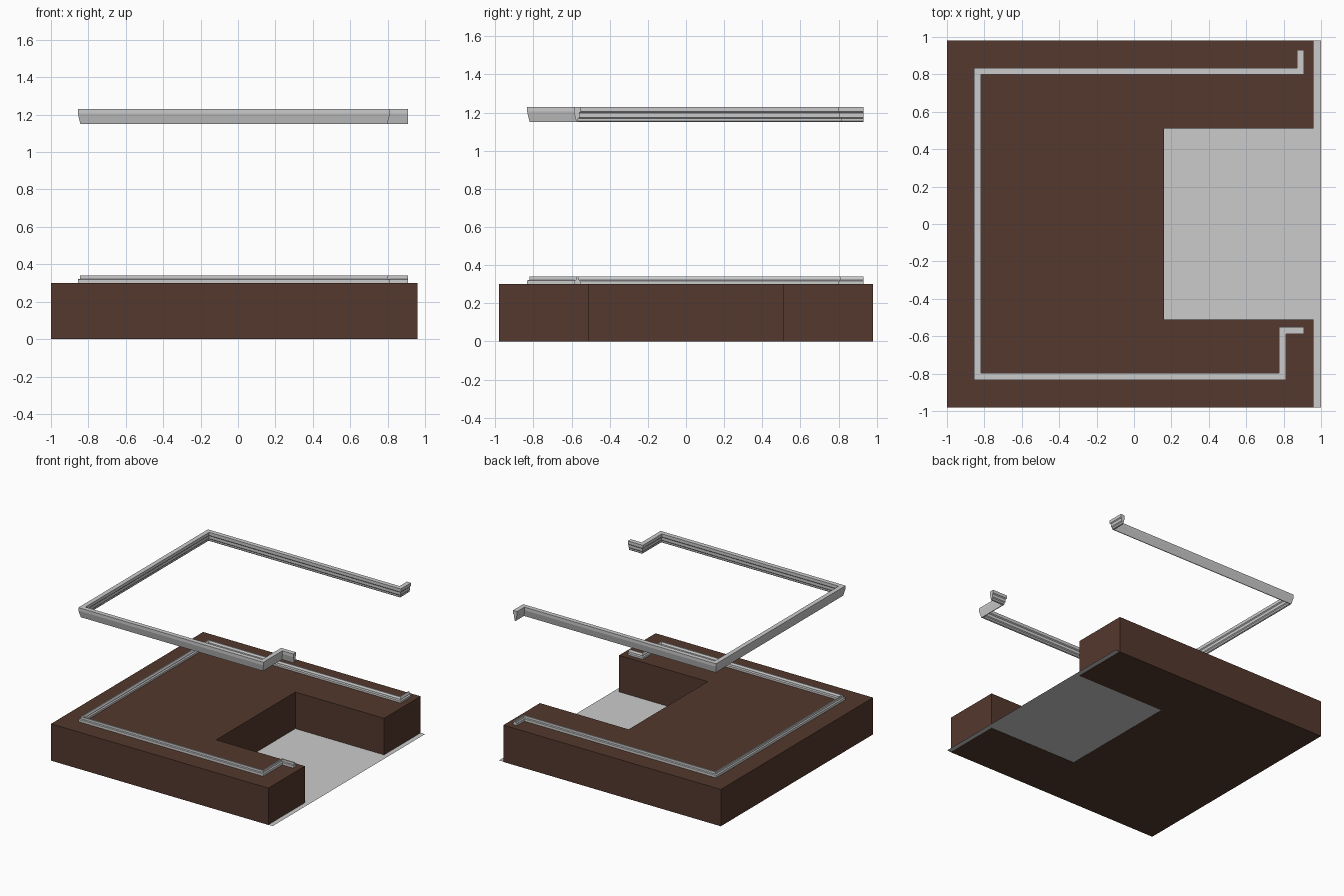
import bpy, bmesh
from mathutils import Vector

if "Cube" in bpy.data.objects:
    bpy.data.objects.remove(bpy.data.objects["Cube"])


def material(name, rgb):
    m = bpy.data.materials.new(name)
    m.diffuse_color = (*rgb, 1)
    m.use_nodes = True
    m.node_tree.nodes["Principled BSDF"].inputs["Base Color"].default_value = m.diffuse_color
    return m


brown = material("dark brown", (0.088, 0.040, 0.026))
grey = material("light grey", (0.60, 0.60, 0.60))


def finish(bm, name, mat, fix_normals=True):
    if fix_normals:
        bmesh.ops.recalc_face_normals(bm, faces=bm.faces)
    me = bpy.data.meshes.new(name)
    bm.to_mesh(me)
    bm.free()
    me.materials.append(mat)
    ob = bpy.data.objects.new(name, me)
    bpy.context.collection.objects.link(ob)
    return ob


def slab(name, outline, z0, z1, mat):
    """Extrude an outline vertically."""
    bm = bmesh.new()
    face = bm.faces.new([bm.verts.new((x, y, z0)) for x, y in outline])
    ext = bmesh.ops.extrude_face_region(bm, geom=[face], use_keep_orig=True)
    verts = [g for g in ext["geom"] if isinstance(g, bmesh.types.BMVert)]
    bmesh.ops.translate(bm, verts=verts, vec=(0, 0, z1 - z0))
    return finish(bm, name, mat)


def moulding(name, path, profile, mat):
    """Sweep a (distance to the right, height) profile along a right-angled path."""
    pts = [Vector(p) for p in path]
    normals = []
    for a, b in zip(pts, pts[1:]):
        d = (b - a).normalized()
        normals.append(Vector((d.y, -d.x)))
    # at square corners the sum of both normals gives an exact mitre
    mitres = [normals[0]] + [p + q for p, q in zip(normals, normals[1:])] + [normals[-1]]
    bm = bmesh.new()
    rings = [[bm.verts.new((p.x + m.x * d, p.y + m.y * d, z)) for d, z in profile]
             for p, m in zip(pts, mitres)]
    n = len(profile)
    for r, s in zip(rings, rings[1:]):
        for i in range(n):
            j = (i + 1) % n
            bm.faces.new((r[i], r[j], s[j], s[i]))
    bm.faces.new(rings[0])
    bm.faces.new(rings[-1])
    return finish(bm, name, mat)


# U-shaped floor block
slab("floor_block",
     [(-1, -0.98), (0.96, -0.98), (0.96, -0.51), (0.16, -0.51),
      (0.16, 0.51), (0.96, 0.51), (0.96, 0.98), (-1, 0.98)],
     0, 0.30, brown)

# thin sheet showing in the notch
bm = bmesh.new()
bm.faces.new([bm.verts.new((x, y, 0.002))
              for x, y in ((-1, -0.98), (1, -0.98), (1, 0.98), (-1, 0.98))])
finish(bm, "lower_sheet", grey, False)

# outer line of the room walls, shared by both mouldings
wall_line = [(0.91, -0.588), (0.812, -0.588), (0.812, -0.833), (-0.856, -0.833),
             (-0.856, 0.835), (0.872, 0.835), (0.872, 0.93)]

# baseboard: wide at the foot, stepping in to a narrow top
moulding("baseboard", wall_line,
         [(0, 0.30), (0, 0.32), (0.012, 0.322), (0.012, 0.34), (0.022, 0.34),
          (0.028, 0.33), (0.028, 0.322), (0.037, 0.316), (0.037, 0.30)], grey)

# cornice: slanted outside, stepped inside, narrow at the bottom
moulding("cornice", wall_line,
         [(0, 1.23), (0.037, 1.23), (0.037, 1.205), (0.030, 1.198), (0.030, 1.175),
          (0.023, 1.168), (0.023, 1.155), (0.019, 1.15), (0.013, 1.15), (0, 1.205)], grey)
